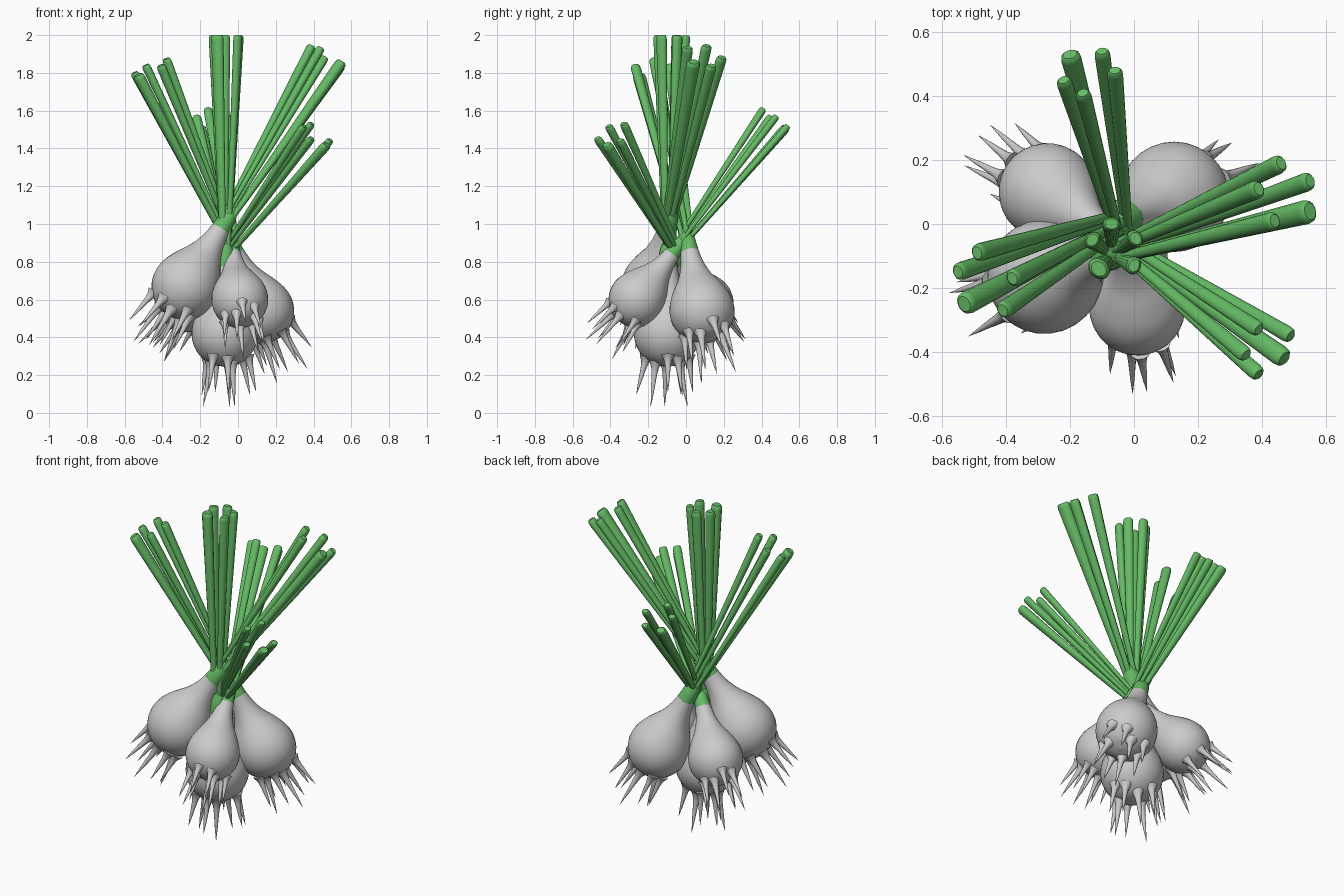
import bpy, bmesh, math, random
from mathutils import Vector, Matrix

if "Cube" in bpy.data.objects:
    bpy.data.objects.remove(bpy.data.objects["Cube"])

random.seed(4)
green = bpy.data.materials.new("leaf_green")
green.diffuse_color = (0.13, 0.5, 0.13, 1)
green.use_nodes = True
green.node_tree.nodes["Principled BSDF"].inputs["Base Color"].default_value = green.diffuse_color


def smooth_profile(pts, steps=4):
    """Catmull-Rom subdivision of a (radius, height) profile."""
    p = [Vector(q) for q in pts]
    p = [2 * p[0] - p[1]] + p + [2 * p[-1] - p[-2]]
    out = []
    for a, b, c, d in zip(p, p[1:], p[2:], p[3:]):
        for i in range(steps):
            t = i / steps
            out.append(0.5 * (2 * b + (c - a) * t + (2 * a - 5 * b + 4 * c - d) * t * t
                              + (3 * b - a - 3 * c + d) * t ** 3))
    return out + [p[-2]]


def frame(origin, direction):
    """Matrix placing local z along a direction."""
    return Matrix.Translation(origin) @ direction.to_track_quat('Z', 'Y').to_matrix().to_4x4()


def lathe(bm, profile, mat, sides, squash=1.0):
    """Revolve a (radius, height) profile and cap both ends."""
    rings = []
    for r, z in profile:
        r = max(r, 0.0004)
        rings.append([bm.verts.new(mat @ Vector((r * math.cos(2 * math.pi * k / sides),
                                                 squash * r * math.sin(2 * math.pi * k / sides), z)))
                      for k in range(sides)])
    for a, b in zip(rings, rings[1:]):
        for k in range(sides):
            n = (k + 1) % sides
            bm.faces.new((a[k], a[n], b[n], b[k]))
    bm.faces.new(rings[0][::-1])
    bm.faces.new(rings[-1])


def finish(bm, name, material=None):
    me = bpy.data.meshes.new(name)
    bm.to_mesh(me)
    bm.free()
    ob = bpy.data.objects.new(name, me)
    bpy.context.collection.objects.link(ob)
    if material:
        me.materials.append(material)
    bpy.ops.object.select_all(action='DESELECT')
    ob.select_set(True)
    bpy.context.view_layer.objects.active = ob
    bpy.ops.object.shade_smooth_by_angle(angle=math.radians(40))


BULB = smooth_profile([(0, -1), (.38, -.93), (.71, -.71), (.93, -.37), (1, 0), (.94, .37),
                       (.76, .76), (.53, 1.15), (.39, 1.5), (.32, 1.8), (.29, 2.02)])


def onion(name, centre, r, tip, leaf_tips):
    centre, tip = Vector(centre), Vector(tip)
    axis = (tip - centre).normalized()
    m = frame(centre, axis)

    # bulb with neck
    bm = bmesh.new()
    lathe(bm, [p * r for p in BULB], m, 32)
    finish(bm, name + "_bulb")

    # roots: flared spikes around the underside
    bm = bmesh.new()
    for k in range(9):
        a = 2 * math.pi * (k + random.uniform(-.25, .25)) / 9
        ring = (.62, .4, .7)[k % 3]
        start = Vector((ring * math.cos(a), ring * math.sin(a), -math.sqrt(1 - ring * ring) + .07)) * r
        out = ring + random.uniform(.1, .3)
        end = Vector((out * math.cos(a), out * math.sin(a), (-1.85, -2.2, -1.75)[k % 3])) * r
        ln = (end - start).length
        prof = smooth_profile([(.21 * r, 0), (.12 * r, .14 * ln), (.08 * r, .35 * ln), (.045 * r, .7 * ln), (0, ln)], 2)
        lathe(bm, prof, m @ frame(start, end - start), 10)
    finish(bm, name + "_roots")

    # green collar and the leaves growing out of it
    bm = bmesh.new()
    lathe(bm, [(.29 * r, 2.0 * r), (.27 * r, 2.25 * r), (.25 * r, 2.5 * r), (.12 * r, 2.8 * r)], m, 24)
    for i, (x, y) in enumerate(leaf_tips):
        # tip height lies on the plane square to the stem
        z = tip.z - ((x - tip.x) * axis.x + (y - tip.y) * axis.y) / axis.z
        end = Vector((x, y, z))
        start = centre + axis * 2.1 * r + (end - tip) * .2
        ln = (end - start).length
        w = (.036 if i == 0 else .028) * r / .17
        lathe(bm, [(.45 * w, 0), (w, ln - .025), (.93 * w, ln - .008), (.7 * w, ln)],
              frame(start, end - start), 14, .8)
    finish(bm, name + "_leaves", green)


onion("left_front", (-.28, -.165, .67), .178, (.48, .10, 1.89),
      [(.55, .04), (.55, .135), (.46, .19), (.44, .01), (.39, .11)])
onion("right_back", (.125, .085, .54), .172, (-.47, -.19, 1.83),
      [(-.53, -.25), (-.55, -.15), (-.49, -.09), (-.41, -.27), (-.38, -.17)])
onion("front", (.01, -.26, .6), .15, (-.14, .48, 1.56),
      [(-.2, .53), (-.1, .54), (-.06, .48), (-.22, .45), (-.16, .41)])
onion("left_back", (-.27, .1, .58), .152, (.42, -.4, 1.47),
      [(.47, -.42), (.39, -.47), (.49, -.35), (.39, -.33), (.35, -.41)])
onion("centre", (-.07, -.1, .42), .176, (-.06, -.08, 2.0),
      [(-.11, -.14), (.0, -.13), (.005, -.045), (-.07, .0), (-.13, -.05)])
